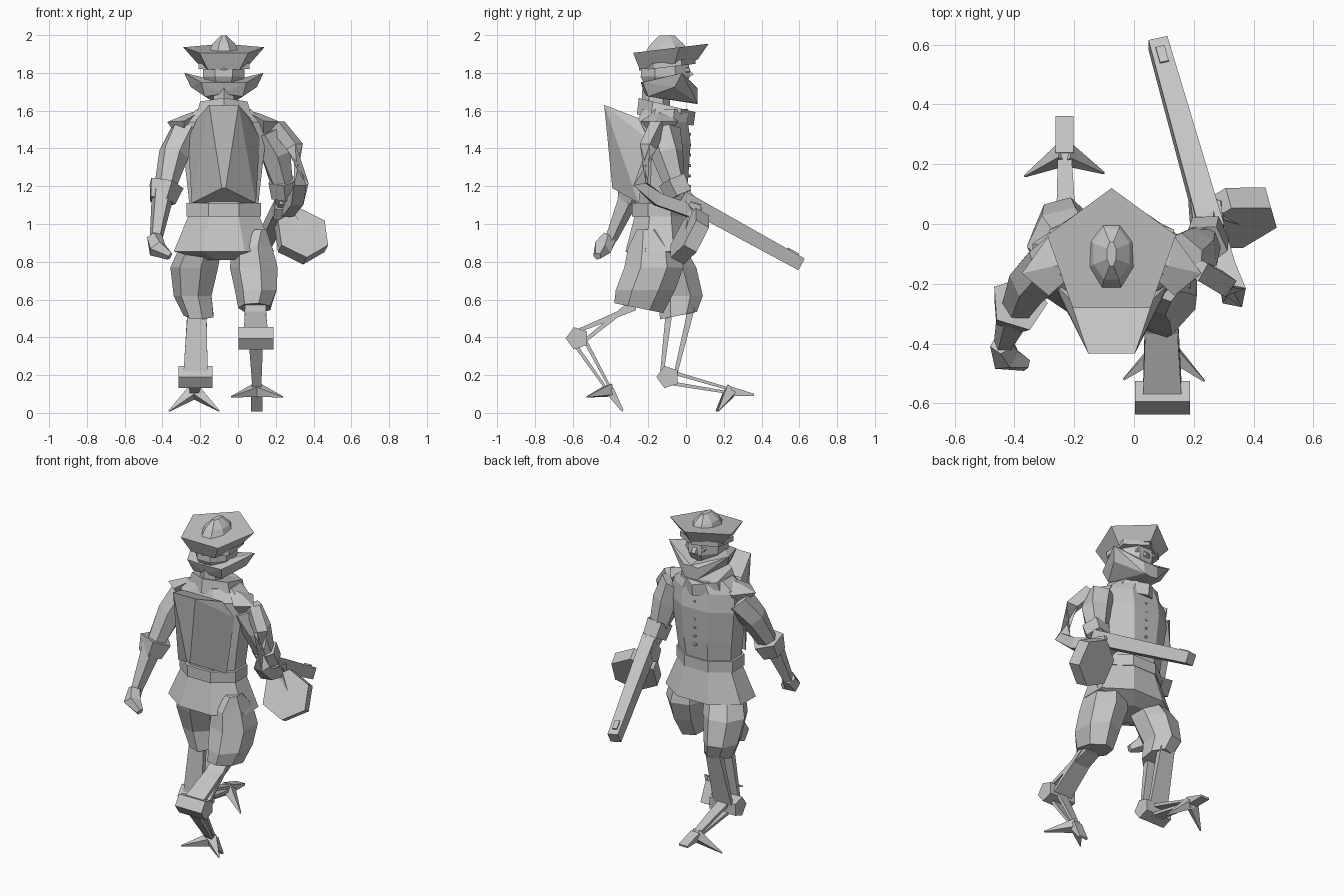
import bpy
import bmesh
import math
from mathutils import Vector

cube = bpy.data.objects.get("Cube")
if cube:
    bpy.data.objects.remove(cube)

grey = bpy.data.materials.new("light grey")
grey.use_nodes = True
grey.diffuse_color = (.56, .56, .56, 1)
grey.node_tree.nodes["Principled BSDF"].inputs["Base Color"].default_value = grey.diffuse_color

MIDDLE = -.075  # the body's plane of symmetry


def finish(name, bm):
    bmesh.ops.recalc_face_normals(bm, faces=bm.faces)
    mesh = bpy.data.meshes.new(name)
    bm.to_mesh(mesh)
    bm.free()
    mesh.materials.append(grey)
    obj = bpy.data.objects.new(name, mesh)
    bpy.context.scene.collection.objects.link(obj)
    return obj


def loft(name, rings):
    bm = bmesh.new()
    loops = [[bm.verts.new(point) for point in ring] for ring in rings]
    for low, high in zip(loops, loops[1:]):
        for i in range(len(low)):
            j = (i + 1) % len(low)
            bm.faces.new((low[i], low[j], high[j], high[i]))
    bm.faces.new(loops[0])
    bm.faces.new(loops[-1])
    return finish(name, bm)


def oval(x, y, z, rx, ry, sides=8, tilt=0):
    ring = []
    reach = 1 / math.cos(math.pi / sides)
    for i in range(sides):
        angle = math.tau * (i + .5) / sides
        dy = math.sin(angle) * ry * reach
        ring.append(Vector((x + math.cos(angle) * rx * reach, y + dy, z + dy * tilt)))
    return ring


def limb(name, path, radii, sides=6):
    path = [Vector(p) for p in path]
    rings = []
    for i, point in enumerate(path):
        along = path[min(i + 1, len(path) - 1)] - path[max(i - 1, 0)]
        turn = along.to_track_quat("Z", "Y")
        rings.append([point + turn @ v for v in oval(0, 0, 0, radii[i], radii[i], sides)])
    return loft(name, rings)


def hull(name, points):
    bm = bmesh.new()
    for point in points:
        bm.verts.new(point)
    result = bmesh.ops.convex_hull(bm, input=bm.verts[:])
    spare = [g for g in result["geom_interior"] if isinstance(g, bmesh.types.BMVert)]
    bmesh.ops.delete(bm, geom=spare, context="VERTS")
    return finish(name, bm)


def bar(name, start, end, start_width, end_width, start_depth, end_depth):
    start, end = Vector(start), Vector(end)
    along = (end - start).normalized()
    side = Vector((1, 0, 0))
    side = (side - along * side.dot(along)).normalized()
    up = along.cross(side)
    points = []
    for base, width, depth in ((start, start_width, start_depth), (end, end_width, end_depth)):
        for a in (-.5, .5):
            for b in (-.5, .5):
                points.append(base + side * width * a + up * depth * b)
    return hull(name, points)


def centred(points, side=1):
    return [(MIDDLE + x * side, y, z) for x, y, z in points]


def mirrored(points):
    return centred(points) + centred(points, -1)


# Hat: five-cornered flared brim, band and a faceted crown
brim_top = [(0, .12), (-.215, -.037), (-.13, -.28), (.13, -.28), (.215, -.037)]
top_ring = centred([(x, y, 1.94 + y * .12) for x, y in brim_top])
low_ring = centred([(x * .65, y * .77 - .03, 1.855 + y * .13) for x, y in brim_top])
loft("hat_brim", [low_ring, top_ring])
loft("hat_band", [oval(MIDDLE, -.1, z, .135, .13, 6, .12) for z in (1.83, 1.86)])
loft("hat_crown", [oval(MIDDLE, -.1, 1.91, .078, .115),
                   oval(MIDDLE, -.1, 1.955, .06, .085),
                   oval(MIDDLE, -.1, 1.998, .015, .04)])

# Head, nose, eyes and flared jaw
loft("head", [oval(MIDDLE, -.11, 1.7, .07, .09),
              oval(MIDDLE, -.11, 1.78, .11, .13),
              oval(MIDDLE, -.11, 1.86, .11, .125)])
hull("nose", mirrored([(.03, .0, 1.77), (.012, .04, 1.79), (.015, .0, 1.84)]))
jaw = [(0, -.24, 1.75), (0, -.22, 1.69), (0, .06, 1.72), (0, .06, 1.635),
       (.05, .06, 1.715), (.045, .06, 1.64), (.1, -.2, 1.675), (.12, -.23, 1.75),
       (.21, -.02, 1.8), (.175, -.06, 1.725)]
for side, label in ((1, "left"), (-1, "right")):
    eye = MIDDLE + side * .055
    limb(label + "_eye", [(eye, 0, 1.815), (eye, .02, 1.815)], [.014, .01])
    hull(label + "_jaw", centred(jaw, side))
loft("neck", [oval(MIDDLE, -.16, 1.56, .06, .07, 6), oval(MIDDLE, -.16, 1.74, .05, .06, 6)])

# Jacket with shoulders, collar, hunched back, belt and skirt
loft("jacket", [oval(MIDDLE, -.135, 1.08, .18, .13),
                oval(MIDDLE, -.13, 1.22, .195, .14),
                oval(MIDDLE, -.12, 1.43, .22, .145),
                oval(MIDDLE, -.125, 1.54, .22, .135),
                oval(MIDDLE, -.11, 1.61, .14, .12)])
shoulder = [(.3, -.165, 1.54), (.21, -.04, 1.545), (.21, -.24, 1.545),
            (.19, -.14, 1.585), (.1, -.14, 1.61), (.21, -.14, 1.42)]
for side, label in ((1, "left"), (-1, "right")):
    hull(label + "_shoulder", centred(shoulder, side))
loft("collar", [oval(MIDDLE, -.11, 1.55, .15, .13, 6, -.2),
                oval(MIDDLE, -.1, 1.63, .125, .13, 6, -.25)])
hull("hunched_back", mirrored([(.078, -.433, 1.63), (.01, -.39, 1.19), (.14, -.25, 1.56),
                               (.17, -.25, 1.11), (.19, -.2, 1.45)]))
loft("belt", [oval(MIDDLE, -.14, z, .197, .145) for z in (1.04, 1.11)])
loft("jacket_skirt", [oval(MIDDLE, -.14, .81, .1, .1),
                      oval(MIDDLE, -.14, .855, .265, .18),
                      oval(MIDDLE, -.135, 1.05, .185, .135)])
for i in range(6):
    z = 1.2 + i * .055
    limb("button", [(MIDDLE, 0, z), (MIDDLE, .026, z)], [.009, .006])

# Right arm hanging back
limb("right_sleeve", [(-.27, -.13, 1.49), (-.34, -.19, 1.37), (-.385, -.27, 1.2)], [.08, .07, .05])
limb("right_cuff", [(-.385, -.265, 1.21), (-.405, -.295, 1.12)], [.08, .06], 5)
limb("right_forearm", [(-.395, -.29, 1.18), (-.435, -.4, .92)], [.052, .028], 5)
limb("right_hand", [(-.44, -.4, .93), (-.43, -.445, .87), (-.36, -.47, .83)], [.034, .042, .018], 5)

# Left arm reaching forward
limb("left_sleeve", [(.15, -.12, 1.49), (.2, -.1, 1.37), (.235, -.06, 1.2)], [.08, .075, .05])
limb("left_cuff", [(.235, -.07, 1.235), (.245, -.03, 1.15)], [.065, .06], 5)
limb("left_forearm", [(.24, -.05, 1.18), (.25, .04, 1.08)], [.045, .04], 5)
limb("left_hand", [(.19, .03, 1.08), (.29, .04, 1.07)], [.05, .04], 5)

# Long weapon with curved stock, drum and front sight
breech, muzzle = Vector((.26, -.03, 1.14)), Vector((.08, .605, .79))
aim = (muzzle - breech).normalized()
bar("weapon_barrel", breech, muzzle, .085, .065, .085, .07)
drum = Vector((.335, .02, .935))
limb("weapon_drum", [drum - aim * .04, drum + aim * .04], [.128, .128])
bar("weapon_drum_mount", breech + aim * .1, drum, .06, .06, .06, .06)
sight = muzzle - aim * .06 + Vector((0, .008, .028))
bar("weapon_sight", sight - aim * .03, sight + aim * .03, .03, .03, .03, .03)
limb("weapon_stock", [(.21, -.15, 1.52), (.3, -.2, 1.41), (.335, -.24, 1.21),
                      (.31, -.15, 1.13), (.26, .02, 1.07)], [.033] * 5, 4)

# Baggy trousers
loft("left_trouser", [oval(.09, -.25, .555, .08, .12, 7, -.2),
                      oval(.1, -.215, .65, .105, .145, 7),
                      oval(.09, -.17, .77, .12, .145, 7),
                      oval(.08, -.17, .88, .1, .125, 7),
                      oval(.115, -.2, .97, .035, .055, 7)])
loft("right_trouser", [oval(-.205, -.04, .515, .075, .09, 7, .2),
                       oval(-.235, -.03, .62, .095, .11, 7),
                       oval(-.225, -.075, .77, .12, .12, 7),
                       oval(-.18, -.14, .92, .1, .1, 7)])


# Bird legs: paired bars, pentagonal hock, forward toe and two claws
def bird_leg(label, hock, half, knees, ankle, toe, claws):
    hock, ankle = Vector(hock), Vector(ankle)
    across = Vector((half, 0, 0))
    limb(label + "_hock", [hock - across, hock + across], [.05, .05], 5)
    shin = (ankle - hock).normalized()
    offset = shin.cross(Vector((1, 0, 0))) * .03
    for sign, knee in zip((1, -1), knees):
        knee = Vector(knee)
        reach = (hock - knee).normalized().cross(Vector((1, 0, 0))) * .035 * sign
        bar(label + "_upper_bar", knee, hock + reach, .1, .13, .035, .018)
        bar(label + "_lower_bar", hock + offset * sign, ankle + offset * sign * .3, .075, .045, .02, .014)
    bar(label + "_toe", ankle, toe, .06, .06, .05, .012)
    for claw in claws:
        bar(label + "_claw", ankle, claw, .06, .006, .06, .006)


bird_leg("left", (.095, -.575, .395), .092, [(.09, -.27, .56), (.09, -.18, .67)],
         (.1, -.405, .12), (.1, -.335, .01), [(-.035, -.52, .085), (.235, -.525, .085)])
bird_leg("right", (-.225, -.095, .19), .09, [(-.217, -.09, .53), (-.217, .03, .56)],
         (-.232, .235, .115), (-.232, .36, .095), [(-.365, .16, .01), (-.1, .17, .01)])
